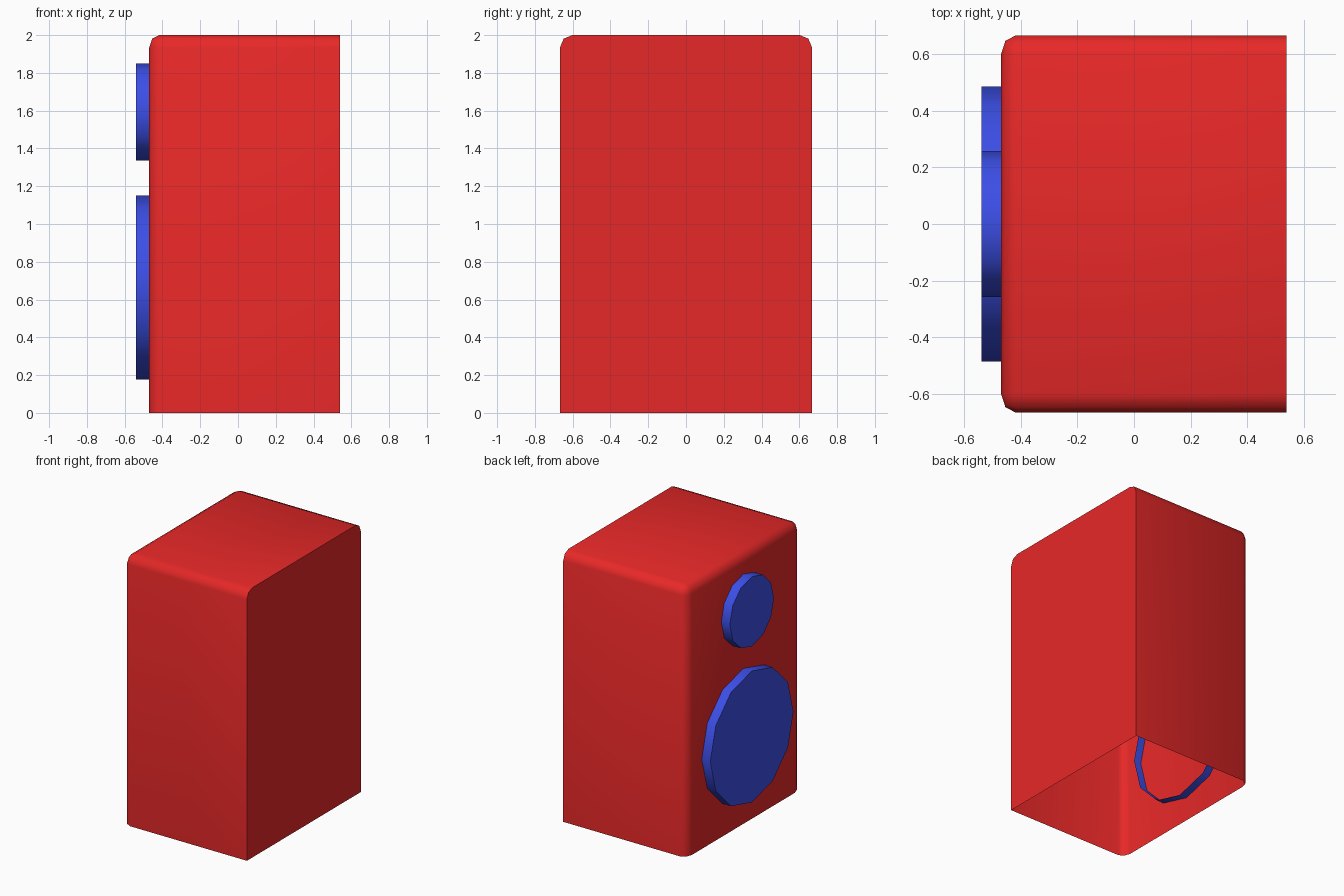
import bpy, bmesh, math
from mathutils import Matrix

if "Cube" in bpy.data.objects:
    bpy.data.objects.remove(bpy.data.objects["Cube"], do_unlink=True)


def material(name, color):
    m = bpy.data.materials.new(name)
    m.use_nodes = True
    m.diffuse_color = color
    m.node_tree.nodes["Principled BSDF"].inputs["Base Color"].default_value = color
    return m


def finish(name, bm, mat):
    mesh = bpy.data.meshes.new(name)
    bm.to_mesh(mesh)
    bm.free()
    obj = bpy.data.objects.new(name, mesh)
    bpy.context.collection.objects.link(obj)
    mesh.materials.append(mat)
    bpy.ops.object.select_all(action='DESELECT')
    obj.select_set(True)
    bpy.context.view_layer.objects.active = obj
    bpy.ops.object.shade_smooth_by_angle(angle=math.radians(60))
    return obj


red = material("cabinet red", (0.8, 0.021, 0.021, 1))
blue = material("driver blue", (0.045, 0.078, 0.8, 1))

LEFT, RIGHT, HALF_Y, HEIGHT = -0.47, 0.54, 0.667, 2.0
SQUASH = 0.8  # bevel is narrower along x

# Cabinet: thin shell, open underneath, rounded except at the flat +x side
bm = bmesh.new()
size = ((RIGHT - LEFT) / SQUASH, 2 * HALF_Y, HEIGHT)
bmesh.ops.create_cube(bm, size=1, matrix=Matrix.Diagonal((*size, 1)))
bottom = [f for f in bm.faces if f.normal.z < -0.5]
bmesh.ops.delete(bm, geom=bottom, context='FACES_ONLY')
rounded = [e for e in bm.edges
           if not e.is_boundary and all(f.normal.x < 0.5 for f in e.link_faces)]
bmesh.ops.bevel(bm, geom=rounded, offset=0.065, segments=2, profile=0.5,
                affect='EDGES', clamp_overlap=True)
bmesh.ops.scale(bm, vec=(SQUASH, 1, 1), verts=bm.verts)
bmesh.ops.translate(bm, vec=((LEFT + RIGHT) / 2, 0, HEIGHT / 2), verts=bm.verts)
finish("cabinet", bm, red)


# Drivers: twelve-sided caps pushed through the wall, open on the inside
def driver(name, radius, z, outer=-0.54, inner=-0.41):
    bm = bmesh.new()
    bmesh.ops.create_cone(bm, cap_ends=True, segments=12, radius1=radius,
                          radius2=radius, depth=outer - inner and inner - outer)
    bmesh.ops.rotate(bm, matrix=Matrix.Rotation(math.pi / 2, 3, 'Y'), verts=bm.verts)
    bm.normal_update()
    back = [f for f in bm.faces if f.normal.x > 0.9]
    bmesh.ops.delete(bm, geom=back, context='FACES_ONLY')
    bmesh.ops.translate(bm, vec=((outer + inner) / 2, 0, z), verts=bm.verts)
    finish(name, bm, blue)


driver("woofer", 0.487, 0.665)
driver("tweeter", 0.258, 1.593)
